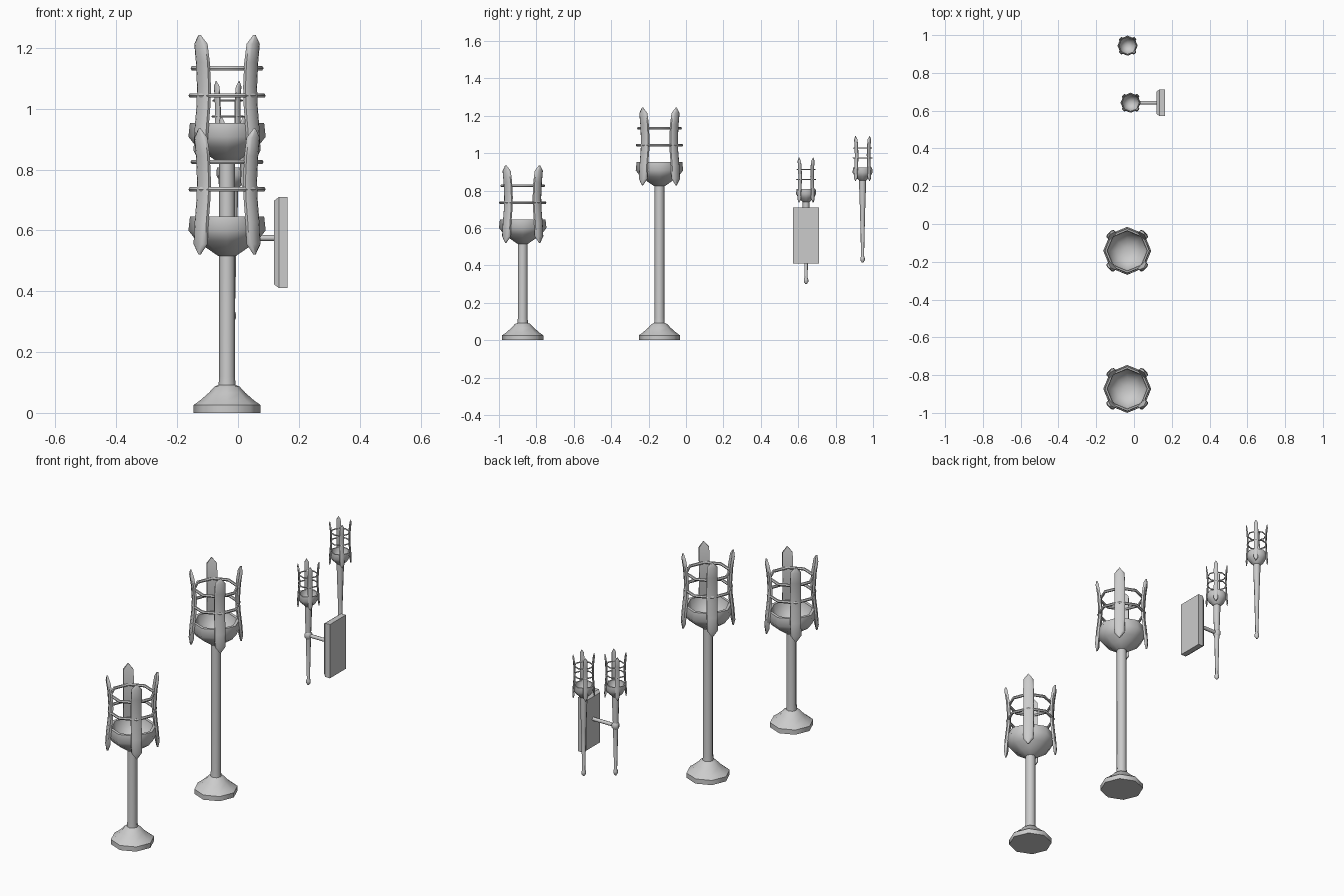
import bpy, bmesh
from math import sin, cos, pi, radians
from mathutils import Vector

if "Cube" in bpy.data.objects:
    bpy.data.objects.remove(bpy.data.objects["Cube"])


def finish(name, bm, loc, angle=50):
    bmesh.ops.recalc_face_normals(bm, faces=bm.faces[:])
    me = bpy.data.meshes.new(name)
    bm.to_mesh(me)
    bm.free()
    ob = bpy.data.objects.new(name, me)
    ob.location = loc
    bpy.context.collection.objects.link(ob)
    bpy.ops.object.select_all(action='DESELECT')
    bpy.context.view_layer.objects.active = ob
    ob.select_set(True)
    bpy.ops.object.shade_smooth_by_angle(angle=radians(angle))
    return ob


def skin(bm, loops, closed=False):
    """Bridge equal-length vertex loops; cap both ends unless closed."""
    n = len(loops[0])
    pairs = list(zip(loops, loops[1:]))
    if closed:
        pairs.append((loops[-1], loops[0]))
    for a, b in pairs:
        for i in range(n):
            j = (i + 1) % n
            bm.faces.new((a[i], a[j], b[j], b[i]))
    if not closed:
        bm.faces.new(loops[0])
        bm.faces.new(loops[-1])


def lathe(name, profile, loc, sides=8, closed=False):
    bm = bmesh.new()
    loops = [[bm.verts.new((r * cos(2 * pi * i / sides), r * sin(2 * pi * i / sides), z))
              for i in range(sides)] for r, z in profile]
    skin(bm, loops, closed)
    return finish(name, bm, loc)


def ring(name, r, z, t, loc):
    prof = [(r + t * cos(a * pi / 3), z + t * sin(a * pi / 3)) for a in range(6)]
    lathe(name, prof, loc, closed=True)


def prongs(name, stations, w, t, loc):
    """Four curved pointed slats on the diagonals; stations are (radius, z, width factor)."""
    bm = bmesh.new()
    section = [(-0.5, -0.5), (0.5, -0.5), (0.5, 0.1), (0.3, 0.5), (-0.3, 0.5), (-0.5, 0.1)]
    for k in range(4):
        a = pi / 4 + k * pi / 2
        out, tan = Vector((cos(a), sin(a), 0)), Vector((-sin(a), cos(a), 0))
        loops = [[bm.verts.new(out * (r + v * t * max(f, 0.4)) + tan * (u * w * f) + Vector((0, 0, z)))
                  for u, v in section] for r, z, f in stations]
        skin(bm, loops)
    finish(name, bm, loc)


def head(prefix, loc, s, h):
    """Bowl, slats and hoops; s scales radii, h scales heights, loc is the bowl's underside."""
    bowl = [(.028, 0), (.06, .022), (.1, .05), (.127, .085), (.122, .13),
            (.106, .13), (.098, .09), (.06, .05), (.02, .04)]
    lathe(prefix + "_bowl", [(r * s, z * h) for r, z in bowl], loc)
    slat = [(.128, .005, .06), (.127, .04, 1), (.122, .11, 1), (.113, .19, 1),
            (.111, .25, 1), (.116, .33, 1), (.125, .39, .95), (.128, .42, .06)]
    prongs(prefix + "_slats", [(r * s, z * h, f) for r, z, f in slat], .054 * s, .018 * s, loc)
    for i, (r, z) in enumerate([(.119, .22), (.112, .31)]):
        ring(f"{prefix}_hoop_{i}", r * s, z * h, .008 * s, loc)


# Floor torches: flared foot, pole and head
for name, y, top in [("short_torch", -.873, .515), ("tall_torch", -.142, .823)]:
    foot = [(.11, 0), (.11, .026), (.09, .04), (.06, .066), (.042, .086), (.028, .092),
            (.026, .12), (.026, top + .02)]
    lathe(name + "_stand", foot, (-.036, y, 0))
    head(name, (-.036, y, top), 1, 1)

# Hand torches: tapered handle with pommel and small head
for name, x, y, z in [("bracket_torch", -.018, .642, .3), ("hand_torch", -.034, .944, .415)]:
    handle = [(.004, 0), (.012, .012), (.012, .024), (.008, .034), (.013, .25),
              (.018, .40), (.018, .45)]
    lathe(name + "_handle", handle, (x, y, z))
    head(name, (x, y, z + .432), .42, .58)

# Bracket collar around the handle
lathe("bracket_collar", [(.014, -.018), (.02, -.008), (.02, .008), (.014, .018)],
      (-.018, .642, .575))

# Bracket arm reaching to the wall plate
arm = lathe("bracket_arm", [(.01, 0), (.01, .145)], (-.015, .642, .575))
arm.rotation_euler = (0, pi / 2, 0)

# Wall plate with a chamfered inner face
bm = bmesh.new()
plate = [[bm.verts.new((px, sy * (.07 - c), sz * (.149 - c)))
          for sy, sz in ((-1, -1), (1, -1), (1, 1), (-1, 1))]
         for px, c in ((.119, .011), (.134, 0), (.163, 0))]
skin(bm, plate)
finish("wall_plate", bm, (0, .642, .56), 25)
